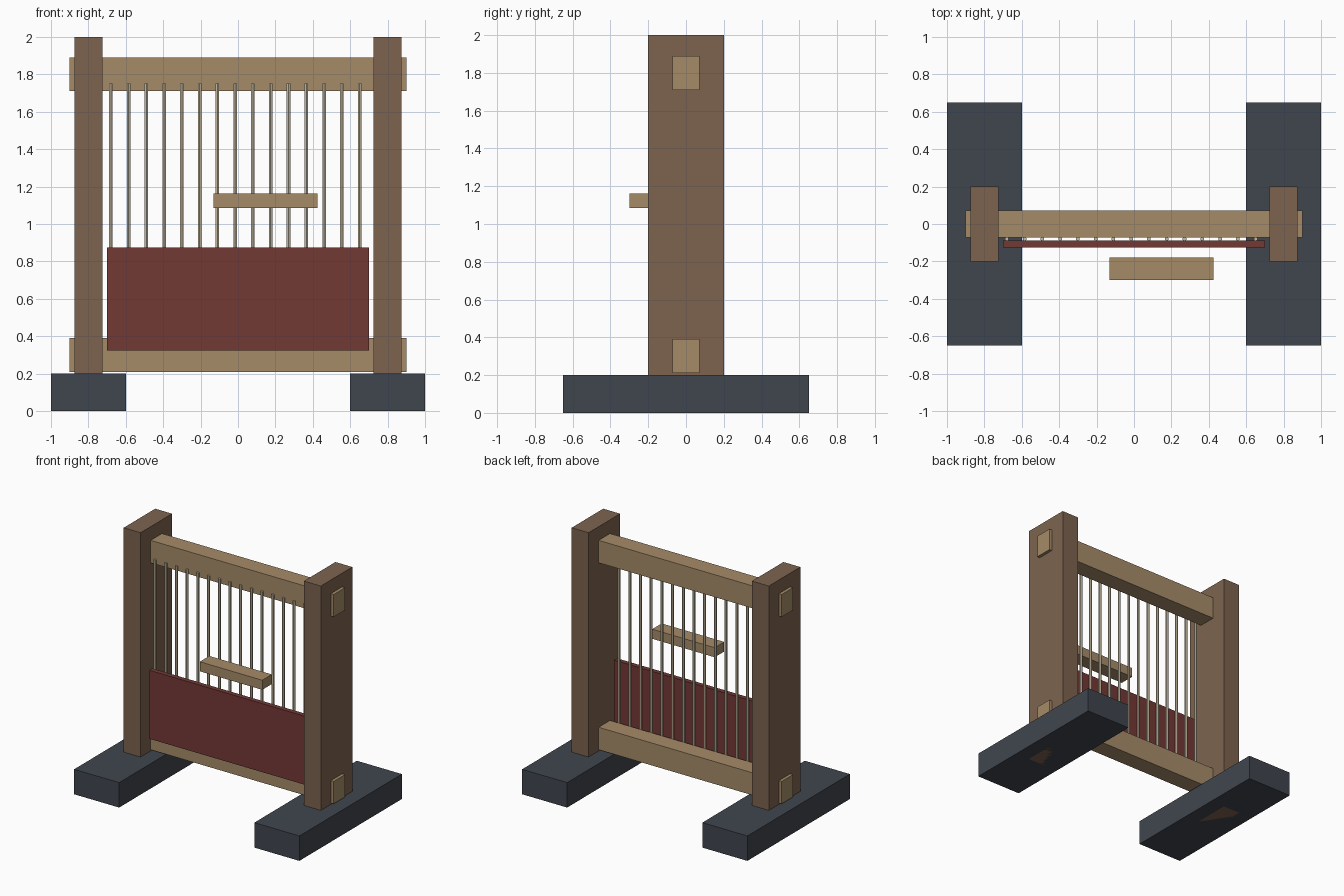
import bpy
import math

if "Cube" in bpy.data.objects:
    bpy.data.objects.remove(bpy.data.objects["Cube"])


def material(name, rgb):
    m = bpy.data.materials.new(name)
    m.diffuse_color = (*rgb, 1.0)
    m.use_nodes = True
    m.node_tree.nodes["Principled BSDF"].inputs["Base Color"].default_value = m.diffuse_color
    return m


DARK_WOOD = material("dark wood", (0.205, 0.127, 0.080))
LIGHT_WOOD = material("light wood", (0.381, 0.258, 0.138))
SLATE = material("slate", (0.051, 0.060, 0.076))
RED_CLOTH = material("red cloth", (0.171, 0.041, 0.036))
THREAD = material("thread", (0.58, 0.51, 0.37))


def box(name, x, y, z, mat):
    """Box spanning the given (min, max) ranges."""
    bpy.ops.mesh.primitive_cube_add(size=1)
    ob = bpy.context.object
    ob.name = name
    for v in ob.data.vertices:
        v.co = [(lo + hi) / 2 + c * (hi - lo)
                for c, (lo, hi) in zip(v.co, (x, y, z))]
    ob.data.materials.append(mat)
    return ob


# Feet and upright posts, one pair per side
for side, s in (("left", -1), ("right", 1)):
    box(side + "_foot", sorted((s * 0.6, s * 1.0)), (-0.65, 0.65), (0, 0.2), SLATE)
    box(side + "_post", sorted((s * 0.725, s * 0.875)), (-0.2, 0.2), (0, 2.0), DARK_WOOD)

# Cross beams, with ends passing through the posts
box("lower_beam", (-0.9, 0.9), (-0.072, 0.072), (0.21, 0.39), LIGHT_WOOD)
box("upper_beam", (-0.9, 0.9), (-0.072, 0.072), (1.71, 1.89), LIGHT_WOOD)

# Woven cloth panel and loose shuttle bar
box("cloth", (-0.7, 0.7), (-0.125, -0.087), (0.325, 0.875), RED_CLOTH)
box("shuttle", (-0.13, 0.425), (-0.299, -0.178), (1.085, 1.162), LIGHT_WOOD)

# Warp threads
for i in range(15):
    bpy.ops.mesh.primitive_cylinder_add(
        vertices=6, radius=0.011, depth=1.4,
        location=(-0.68 + 0.095 * i, -0.08, 1.05))
    thread = bpy.context.object
    thread.name = f"warp_thread_{i + 1}"
    thread.data.materials.append(THREAD)
